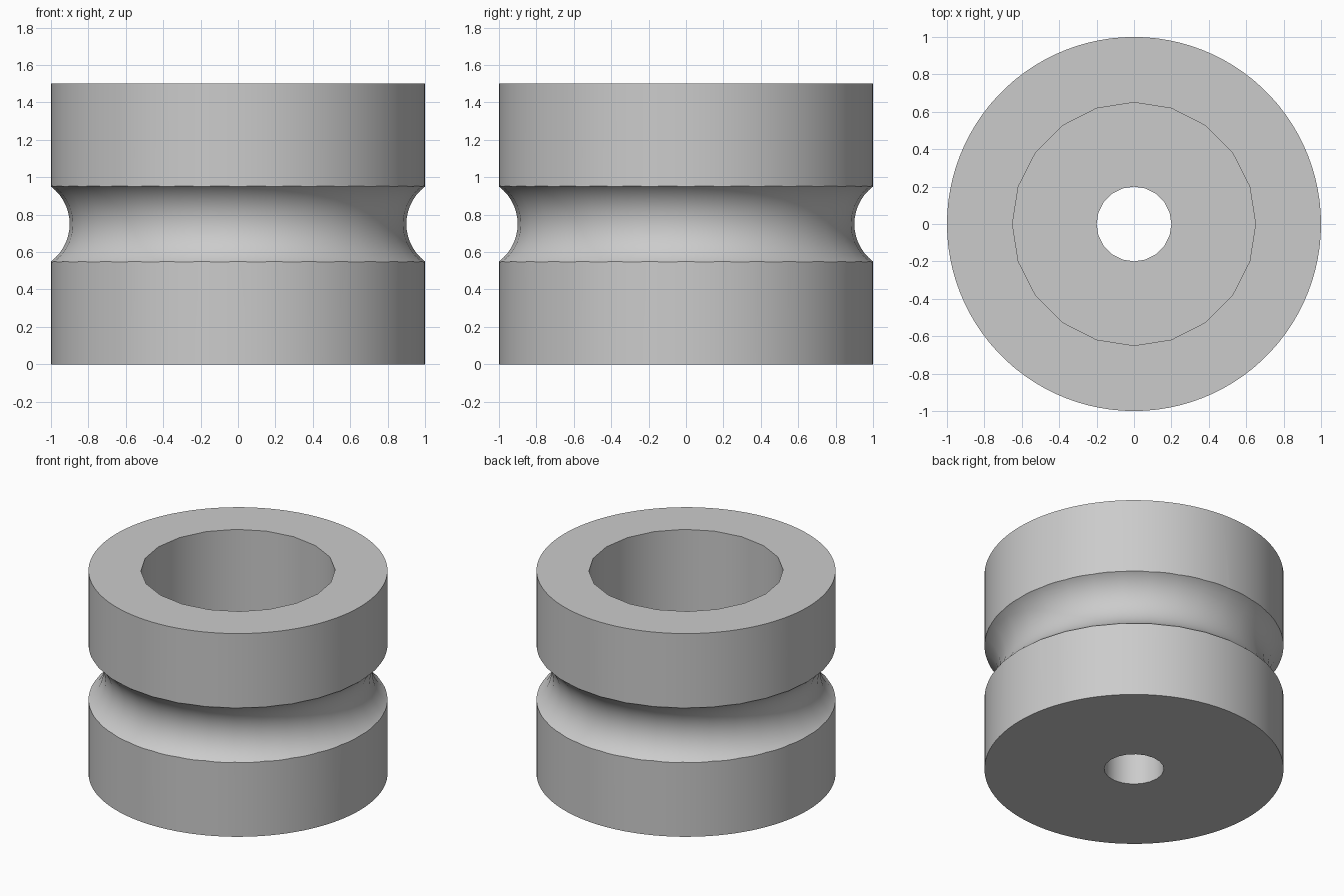
import bpy
from math import radians

# Remove the default cube
cube = bpy.data.objects.get("Cube")
if cube:
    bpy.data.objects.remove(cube, do_unlink=True)

HEIGHT = 1.5
FLOOR = 0.5  # height of the step inside the bore


def cylinder(name, radius, bottom, top, sides):
    bpy.ops.mesh.primitive_cylinder_add(
        vertices=sides, radius=radius, depth=top - bottom,
        location=(0, 0, (bottom + top) / 2))
    obj = bpy.context.object
    obj.name = name
    return obj


def cut(body, cutter):
    """Subtract the cutter from the body, then discard it."""
    mod = body.modifiers.new(cutter.name, "BOOLEAN")
    mod.operation = "DIFFERENCE"
    mod.solver = "EXACT"
    mod.object = cutter
    bpy.ops.object.select_all(action="DESELECT")
    body.select_set(True)
    bpy.context.view_layer.objects.active = body
    bpy.ops.object.modifier_apply(modifier=mod.name)
    bpy.data.objects.remove(cutter, do_unlink=True)


# Grey material
grey = bpy.data.materials.new("grey")
grey.use_nodes = True
colour = (0.6, 0.6, 0.6, 1)
grey.diffuse_color = colour
grey.node_tree.nodes["Principled BSDF"].inputs["Base Color"].default_value = colour

# Solid roller
roller = cylinder("grooved_roller", 1, 0, HEIGHT, 100)

# Rounded groove around the waist
bpy.ops.mesh.primitive_torus_add(
    major_segments=32, minor_segments=48, major_radius=1.15,
    minor_radius=0.25, location=(0, 0, HEIGHT / 2))
groove = bpy.context.object
groove.name = "groove_cutter"
cut(roller, groove)

# Wide bore from the top and narrow axle hole through the base
cut(roller, cylinder("bore_cutter", 0.65, FLOOR, HEIGHT + 0.2, 20))
cut(roller, cylinder("axle_hole_cutter", 0.2, -0.2, FLOOR + 0.2, 20))

# Single material, smooth walls with sharp rims
roller.data.materials.clear()
roller.data.materials.append(grey)
bpy.ops.object.shade_smooth_by_angle(angle=radians(30))
